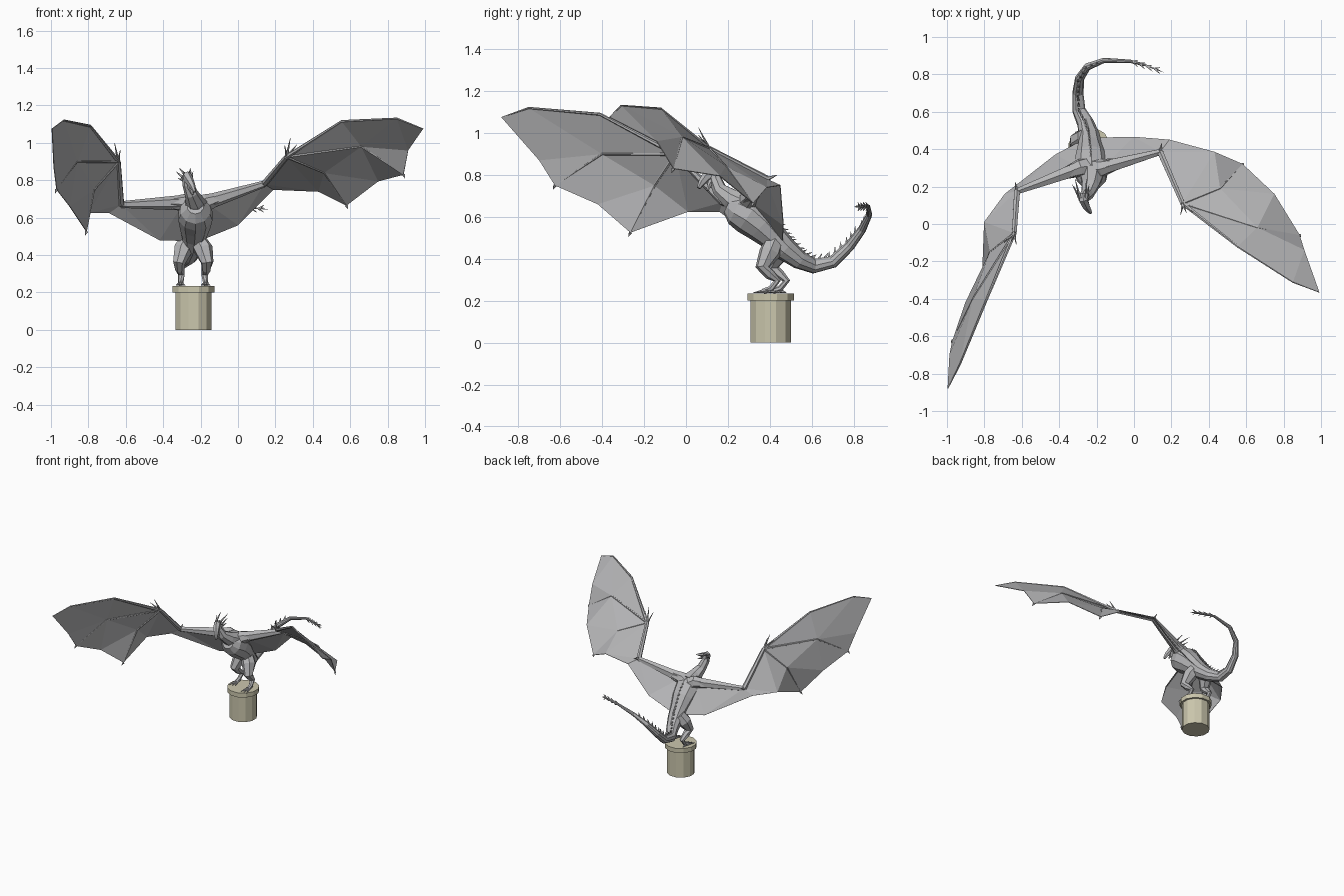
import bpy, bmesh, math
from mathutils import Vector as V

cube = bpy.data.objects.get("Cube")
if cube:
    bpy.data.objects.remove(cube)


def material(name, colour):
    m = bpy.data.materials.new(name)
    m.use_nodes = True
    m.diffuse_color = (*colour, 1)
    m.node_tree.nodes["Principled BSDF"].inputs["Base Color"].default_value = (*colour, 1)
    return m


scales = material("grey scales", (.47, .47, .48))
stone = material("pale stone", (.6, .57, .42))


def finish(name, bm, mat):
    bmesh.ops.recalc_face_normals(bm, faces=bm.faces)
    mesh = bpy.data.meshes.new(name)
    bm.to_mesh(mesh)
    bm.free()
    mesh.materials.append(mat)
    ob = bpy.data.objects.new(name, mesh)
    bpy.context.scene.collection.objects.link(ob)
    return ob


def loft(bm, points, radii, sides=8, flat=1.0):
    """Closed tube through points, with one radius per point."""
    points = [V(p) for p in points]
    ref, rings = V((0, 0, 1)), []
    for i, (p, r) in enumerate(zip(points, radii)):
        t = (points[min(i + 1, len(points) - 1)] - points[max(i - 1, 0)]).normalized()
        if abs(t.dot(ref)) > .95:
            ref = V((0, 1, 0))
        ref = (ref - t * ref.dot(t)).normalized()
        side = t.cross(ref)
        ring = []
        for k in range(sides):
            a = math.tau * (k + .5) / sides
            ring.append(bm.verts.new(p + r * (side * math.cos(a) * flat + ref * math.sin(a))))
        rings.append(ring)
    for a, b in zip(rings, rings[1:]):
        for k in range(sides):
            n = (k + 1) % sides
            bm.faces.new((a[k], a[n], b[n], b[k]))
    bm.faces.new(rings[0])
    bm.faces.new(rings[-1])


def tube(name, points, radii, sides=8, flat=1.0, mat=scales):
    bm = bmesh.new()
    loft(bm, points, radii, sides, flat)
    finish(name, bm, mat)


def spikes(name, pairs, radius, sides=4):
    """Several pointed spikes, each from a base to a tip."""
    bm = bmesh.new()
    for base, tip in pairs:
        loft(bm, (base, tip), (radius, .001), sides)
    finish(name, bm, scales)


# Pedestal: drum with a projecting cap
PX, PY = -.238, .404
tube("pedestal", [(PX, PY, z) for z in (0, .2, .2, .235)], (.1, .1, .115, .115), 12, mat=stone)

# Torso and curling tail
body = [(-.228, .2, .66), (-.228, .24, .64), (-.228, .3, .61), (-.23, .36, .56), (-.235, .42, .5),
        (-.24, .47, .45), (-.26, .54, .395), (-.295, .61, .365), (-.3, .7, .385),
        (-.29, .78, .46), (-.25, .84, .54), (-.16, .875, .61), (-.02, .87, .65), (.06, .85, .652)]
girth = (.045, .082, .096, .085, .066, .058, .045, .036, .03, .025, .02, .014, .009, .007)
tube("torso_and_tail", body, girth, 10)

# Neck, skull and lower jaw
tube("neck", [(-.225, .28, .65), (-.232, .21, .69), (-.25, .16, .73), (-.268, .14, .78), (-.27, .13, .81)],
     (.075, .05, .036, .03, .026))
tube("skull", [(-.275, .165, .82), (-.272, .13, .82), (-.258, .1, .795), (-.242, .075, .765), (-.232, .06, .738)],
     (.018, .03, .026, .018, .009), 6, .85)
tube("lower_jaw", [(-.27, .14, .79), (-.255, .115, .76), (-.243, .1, .725)], (.018, .014, .006), 6)
horns = []
for s in (-1, 1):
    horns += [((-.272 + s * .016, .14, .835), (-.285 + s * .03, .24, .865)),
              ((-.272 + s * .022, .15, .815), (-.285 + s * .045, .21, .845)),
              ((-.27 + s * .022, .14, .8), (-.28 + s * .04, .2, .81))]
spikes("horns", horns, .009, 5)

# Ridge of small spines down the back and tail
ridge = []
for i in range(2, 11):
    a, b = V(body[i]), V(body[i + 1])
    t = (b - a).normalized()
    up = (V((0, 0, 1)) - t * t.z).normalized()
    for f in (0, .33, .66):
        r = girth[i] + (girth[i + 1] - girth[i]) * f
        root = a.lerp(b, f) + up * r * .85
        ridge.append((root, root + up * .022 + t * .022))
spikes("back_spines", ridge, .009)

# Barbed blades at the end of the tail
barbs = [((.06, .85, .652), (.16, .81, .645))]
for k in range(4):
    c = V((-.01, .868, .65)).lerp(V((.11, .83, .648)), k / 3)
    for s in (-1, 1):
        barbs += [(c, c + V((.03, s * .018 - .01, .004))), (c, c + V((.03, -.01, s * .02)))]
spikes("tail_barbs", barbs, .008)

# Hind legs with clawed feet
for side, s, y in (("left", 1, -.02), ("right", -1, .025)):
    def at(dx, py, z):
        return V((-.24 + s * dx, py + y, z))
    tube(side + "_leg", [at(.025, .44, .48), at(.055, .42, .43), at(.075, .385, .36), at(.07, .42, .325),
                         at(.062, .455, .295), at(.066, .425, .258), at(.068, .39, .245)],
         (.045, .052, .034, .026, .018, .015, .014), 7)
    root = at(.067, .415, .25)
    spikes(side + "_toes", [(root, root + V((d, -.075, -.012))) for d in (-.025, 0, .025)]
           + [(root, root + V((0, .04, -.012)))], .013, 5)

# Wings: named joints and the panels of skin between them
left = dict(
    shoulder=(-.17, .3, .68), elbow=(.14, .385, .78), wrist=(.26, .11, .925),
    lead_a=(.555, -.12, 1.115), lead_b=(.85, -.31, 1.13), tip=(.99, -.365, 1.075),
    scallop_a=(.91, -.14, .96), finger_a=(.885, -.06, .83), knuckle_a=(.66, -.02, .98),
    scallop_b=(.75, .16, .795), finger_b=(.58, .32, .665), knuckle_b=(.46, .19, .84),
    scallop_c=(.43, .385, .74), rear_a=(.19, .45, .75), rear_b=(0, .465, .56), base=(-.21, .46, .475))
right = dict(
    shoulder=(-.29, .3, .68), elbow=(-.625, .175, .67), wrist=(-.64, -.05, .9),
    lead_a=(-.79, -.41, 1.09), lead_b=(-.93, -.75, 1.12), tip=(-.995, -.88, 1.075),
    scallop_a=(-.985, -.7, .87), finger_a=(-.97, -.625, .75), knuckle_a=(-.86, -.4, .9),
    scallop_b=(-.9, -.42, .66), finger_b=(-.81, -.265, .525), knuckle_b=(-.77, -.15, .75),
    scallop_c=(-.8, .01, .625), rear_a=(-.69, .16, .625), rear_b=(-.42, .37, .48), base=(-.25, .46, .475))

# Each panel is a fan: the first joint is joined to every pair of the rest
fans = ("knuckle_a wrist lead_a lead_b scallop_a finger_a scallop_b knuckle_b wrist",
        "lead_b tip scallop_a",
        "knuckle_b scallop_b finger_b scallop_c wrist",
        "elbow wrist scallop_c rear_a rear_b shoulder",
        "shoulder rear_b base")

for side, s, j in (("left", 1, left), ("right", -1, right)):
    bm = bmesh.new()
    verts = {n: bm.verts.new(p) for n, p in j.items()}
    for fan in fans:
        hub, *rim = [verts[n] for n in fan.split()]
        for a, b in zip(rim, rim[1:]):
            bm.faces.new((hub, a, b))
    skin = finish(side + "_wing_membrane", bm, scales)
    solid = skin.modifiers.new("thickness", "SOLIDIFY")
    solid.thickness = .004
    solid.offset = 0

    for name, joints, radii in (
            ("_arm", "shoulder elbow", (.042, .018)),
            ("_forearm", "elbow wrist", (.018, .014)),
            ("_leading_finger", "wrist lead_a lead_b tip", (.012, .007, .005, .002)),
            ("_middle_finger", "wrist knuckle_a finger_a", (.009, .006, .002)),
            ("_rear_finger", "wrist knuckle_b finger_b", (.009, .006, .002))):
        tube(side + name, [j[n] for n in joints.split()], radii, 6)

    # Shoulder muscle, thumb claws and hooked finger ends
    sh, el, w = V(j["shoulder"]), V(j["elbow"]), V(j["wrist"])
    tube(side + "_shoulder", [sh - V((s * .04, 0, .03)), sh, sh.lerp(el, .35)], (.06, .048, .024), 7)
    claws = [(w, w + V((s * .055, -.05, .065))), (w, w + V((-s * .01, -.06, .06))),
             (w, w + V((s * .02, -.05, .1)))]
    for n in ("finger_a", "finger_b"):
        claws.append((V(j[n]), V(j[n]) + V((s * .008, -.01, -.02))))
    spikes(side + "_wing_claws", claws, .009, 5)
    spikes(side + "_elbow_spur", [(el, el + V((s * .01, .05, .02)))], .012, 5)
